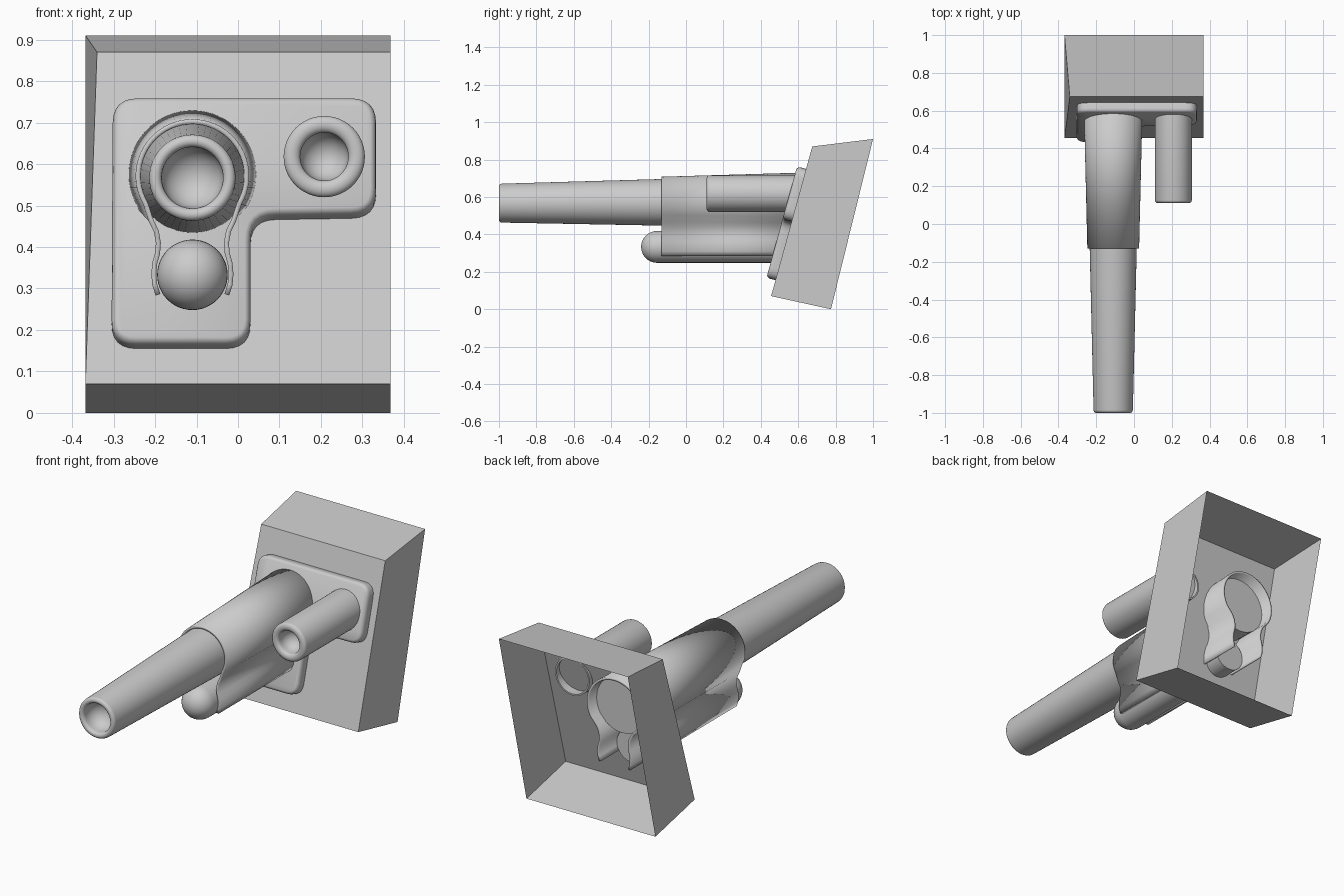
import bpy, bmesh, math
from mathutils import Vector

cube = bpy.data.objects.get("Cube")
if cube:
    bpy.data.objects.remove(cube)

grey = bpy.data.materials.new("plain grey")
grey.use_nodes = True
GREY = (0.6, 0.6, 0.6, 1)
grey.diffuse_color = GREY
grey.node_tree.nodes["Principled BSDF"].inputs["Base Color"].default_value = GREY


def finish(name, bm, smooth=True, fix_normals=True):
    if fix_normals:
        bmesh.ops.recalc_face_normals(bm, faces=bm.faces)
    mesh = bpy.data.meshes.new(name)
    bm.to_mesh(mesh)
    bm.free()
    mesh.materials.append(grey)
    obj = bpy.data.objects.new(name, mesh)
    bpy.context.collection.objects.link(obj)
    if smooth:
        bpy.ops.object.select_all(action='DESELECT')
        obj.select_set(True)
        bpy.context.view_layer.objects.active = obj
        bpy.ops.object.shade_smooth_by_angle(angle=math.radians(40))
    return obj


def lathe(name, profile, x, z_at, sides=48):
    """Turn (radius, y) pairs around an axis running front to back."""
    bm = bmesh.new()
    verts = [bm.verts.new((x + r, y, z_at(y))) for r, y in profile]
    edges = [bm.edges.new(pair) for pair in zip(verts, verts[1:])]
    # spin each ring by hand so that the axis may tilt slightly
    rings = []
    for r, y in profile:
        rings.append([bm.verts.new((x + r * math.cos(a), y, z_at(y) + r * math.sin(a)))
                      for a in (math.tau * i / sides for i in range(sides))])
    bmesh.ops.delete(bm, geom=verts, context='VERTS')
    for a, b in zip(rings, rings[1:]):
        for i in range(sides):
            j = (i + 1) % sides
            bm.faces.new((a[i], a[j], b[j], b[i]))
    bmesh.ops.remove_doubles(bm, verts=bm.verts, dist=0.0002)
    return finish(name, bm)


def face_y(z):
    """Depth of the leaning front face at a height."""
    return 0.455 + (z - 0.07) * 0.275


# Housing: leaning box, open at the back
bm = bmesh.new()
front = [bm.verts.new(p) for p in
         ((-0.368, 0.455, 0.07), (0.368, 0.455, 0.07), (0.368, 0.675, 0.87), (-0.34, 0.675, 0.87))]
back = [bm.verts.new(p) for p in
        ((-0.368, 0.775, 0), (0.368, 0.775, 0), (0.368, 1, 0.91), (-0.368, 1, 0.91))]
bm.faces.new(front)
for i in range(4):
    j = (i + 1) % 4
    bm.faces.new((front[j], front[i], back[i], back[j]))
finish("housing", bm, smooth=False, fix_normals=False)

# Mounting plate: rounded L on the leaning face
corners = [(-0.305, 0.155), (0.03, 0.155), (0.03, 0.465), (0.333, 0.47), (0.333, 0.75), (-0.302, 0.75)]
outline = []
for i, c in enumerate(corners):
    c = Vector(c)
    to_prev = (Vector(corners[i - 1]) - c).normalized()
    to_next = (Vector(corners[(i + 1) % 6]) - c).normalized()
    p, q = c + to_prev * 0.06, c + to_next * 0.06
    for k in range(7):
        t = k / 6
        outline.append(p * (1 - t) ** 2 + c * 2 * t * (1 - t) + q * t * t)
bm = bmesh.new()
normal = Vector((0, -0.964, 0.265))
base = [bm.verts.new((p.x, face_y(p.y), p.y)) for p in outline]
layers = [base]
# rounded rim, stepped inward toward the plate centre line of each edge
for inset, lift in ((0, 0.03), (0.002, 0.039), (0.007, 0.046), (0.014, 0.05)):
    ring = []
    for i, p in enumerate(outline):
        d = (outline[(i + 1) % len(outline)] - outline[i - 1]).normalized()
        q = p + Vector((-d.y, d.x)) * inset
        ring.append(bm.verts.new(Vector((q.x, face_y(q.y), q.y)) + normal * lift))
    layers.append(ring)
for a, b in zip(layers, layers[1:]):
    for i in range(len(a)):
        j = (i + 1) % len(a)
        bm.faces.new((a[i], a[j], b[j], b[i]))
bm.faces.new(layers[-1])
finish("mounting_plate", bm)


def bored_tip(y, outer, bore, depth):
    """Rounded rim and bowl-shaped bore, from the centre outward."""
    bowl = [(bore * math.sin(a), y + 0.03 + depth * math.cos(a))
            for a in (math.pi / 2 * i / 6 for i in range(7))]
    mid, half = (outer + bore) / 2, (outer - bore) / 2
    rim = [(mid - half * math.cos(a), y + 0.015 - 0.015 * math.sin(a))
           for a in (math.pi * i / 8 for i in range(9))]
    return bowl + rim


# Long barrel: tapered, bored at the tip
CX = -0.11
barrel_z = lambda y: 0.567 + 0.005 * (y + 1)
lathe("long_barrel", bored_tip(-1, 0.104, 0.074, 0.07) + [(0.144, 0.68), (0, 0.68)], CX, barrel_z)

# Short barrel: straight, bored at the tip
lathe("short_barrel", bored_tip(0.11, 0.098, 0.058, 0.06) + [(0.098, 0.63), (0.09, 0.63), (0.09, 0.56), (0, 0.56)],
      0.208, lambda y: 0.618)

# Lower rod: round nose
nose = [(0.085 * math.sin(a), -0.155 - 0.085 * math.cos(a)) for a in (math.pi / 2 * i / 10 for i in range(11))]
lathe("lower_rod", nose + [(0.085, 0.6), (0, 0.6)], CX, lambda y: 0.333)


# Sleeve: thin keyhole-shaped sheet that wraps the barrel and clips the rod
def sleeve_half(radius, centre):
    arc = [(radius * math.sin(a), centre + radius * math.cos(a))
           for a in (math.radians(120) * i / 20 for i in range(21))]
    return arc + [(0.1, 0.465), (0.087, 0.438), (0.082, 0.41), (0.084, 0.385),
                  (0.091, 0.36), (0.093, 0.335), (0.091, 0.31), (0.083, 0.285)]


bm = bmesh.new()
sections = []
for y, radius in ((-0.13, 0.131), (0.74, 0.152)):
    half = sleeve_half(radius, barrel_z(y))
    path = [(-dx, z) for dx, z in half[:0:-1]] + half
    sections.append([bm.verts.new((CX + dx, y, z)) for dx, z in path])
for i in range(len(sections[0]) - 1):
    a, b = sections
    bm.faces.new((a[i], a[i + 1], b[i + 1], b[i]))
sleeve = finish("sleeve", bm)
wall = sleeve.modifiers.new("wall", 'SOLIDIFY')
wall.thickness = 0.012
wall.offset = 0
